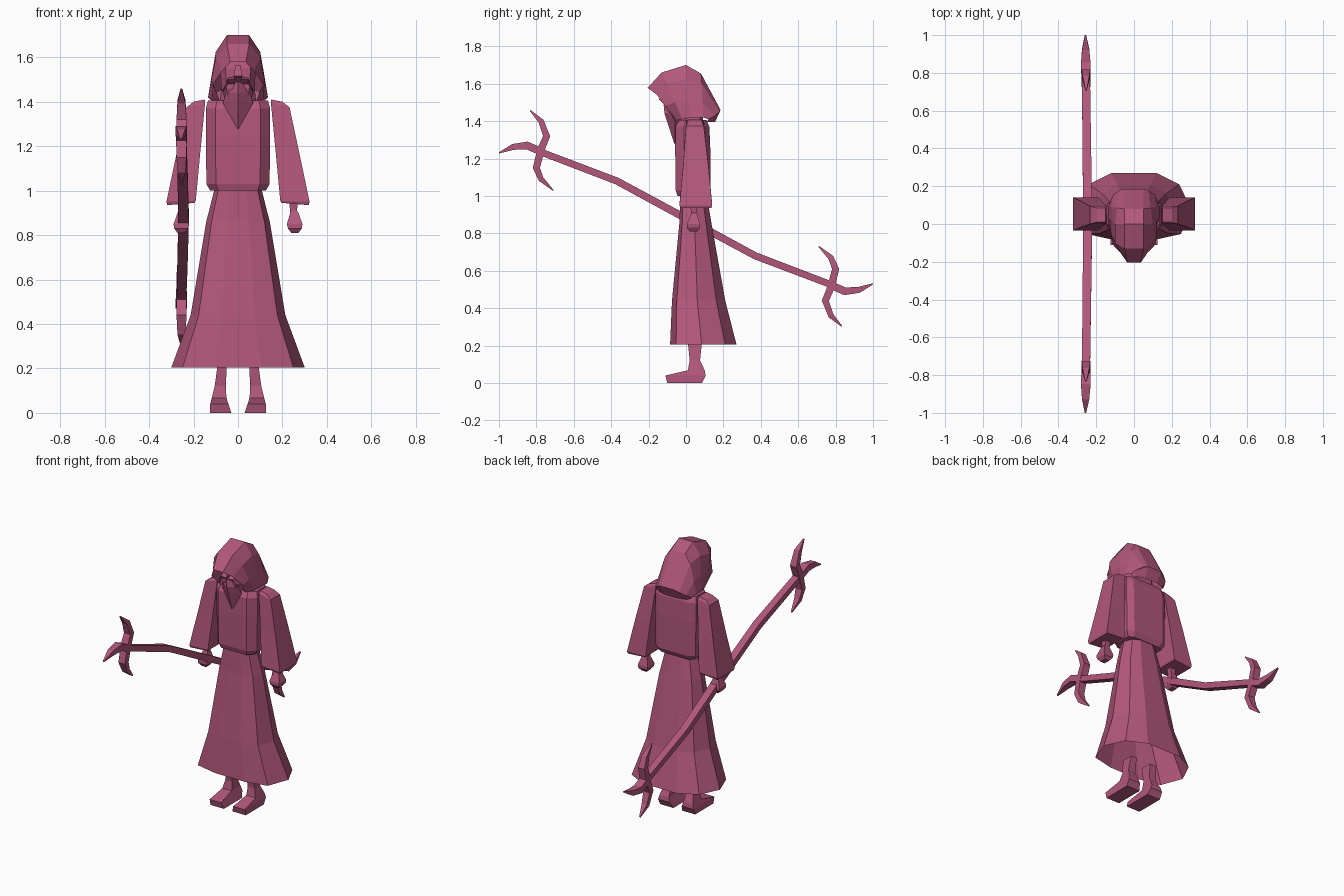
import bpy, bmesh, math
from mathutils import Vector

mat = bpy.data.materials.new("dusty rose")
mat.diffuse_color = (0.45, 0.097, 0.2, 1)


def make(name, rings, closed=True, caps=(True, True), mirror=False):
    """Skin a stack of equal-length rings into one flat-shaded object."""
    bm = bmesh.new()
    vs = [[bm.verts.new(p) for p in r] for r in rings]
    n = len(rings[0])
    for a, b in zip(vs, vs[1:]):
        for i in range(n if closed else n - 1):
            j = (i + 1) % n
            bm.faces.new((a[i], a[j], b[j], b[i]))
    if caps[0]:
        bm.faces.new(vs[0][::-1])
    if caps[1]:
        bm.faces.new(vs[-1])
    bmesh.ops.remove_doubles(bm, verts=bm.verts[:], dist=0.0005)
    bmesh.ops.recalc_face_normals(bm, faces=bm.faces[:])
    me = bpy.data.meshes.new(name)
    bm.to_mesh(me)
    bm.free()
    me.materials.append(mat)
    ob = bpy.data.objects.new(name, me)
    bpy.context.collection.objects.link(ob)
    if mirror:
        m = ob.modifiers.new("mirror", 'MIRROR')
        m.use_mirror_merge = False
    return ob


def box(z, x0, x1, y0, y1, dz=0.0):
    """Rectangular ring; dz drops the outer edge."""
    return [(x0, y0, z), (x1, y0, z - dz), (x1, y1, z - dz), (x0, y1, z)]


def outline(half, z, hx, y0, y1):
    """Mirrored unit outline scaled to a ring."""
    c, h = (y0 + y1) / 2, (y1 - y0) / 2
    pts = half + [(-x, y) for x, y in reversed(half)]
    return [(x * hx, c + y * h, z) for x, y in pts]


OCT = [(.7, -1), (1, -.5), (1, .75), (.75, 1)]
HEM = [(.35, -1), (.83, -.82), (1, -.05), (.8, .66), (.4, 1)]

# robe skirt, open at the hem
make("robe_skirt", [outline(HEM, *r) for r in (
    (1.01, .105, -.03, .11), (.86, .143, -.035, .135),
    (.44, .213, -.075, .21), (.205, .30, -.085, .27))], caps=(True, False))

# robe upper body
make("robe_body", [outline(OCT, *r) for r in (
    (1.0, .125, -.045, .115), (1.03, .142, -.055, .13),
    (1.25, .145, -.058, .13), (1.37, .145, -.056, .125),
    (1.405, .135, -.035, .11))])

# sleeves, hands and boots
make("sleeves", [box(1.41, .15, .20, .01, .085, .01),
                 box(1.395, .148, .232, 0, .095, .02),
                 box(1.17, .17, .278, -.015, .12, .01),
                 box(.955, .19, .322, -.035, .14, .005),
                 box(.945, .195, .318, -.03, .135, .01)], mirror=True)
make("hands", [box(.96, .228, .272, .02, .062), box(.91, .235, .265, .028, .056),
               box(.90, .235, .272, .025, .06), box(.85, .22, .29, .005, .075),
               box(.83, .225, .287, .005, .075), box(.81, .24, .272, .02, .06)],
     mirror=True)
make("boots", [box(0, .03, .125, -.10, .085), box(.04, .043, .125, -.11, .105),
               box(.068, .052, .118, .01, .10), box(.12, .055, .105, .02, .075),
               box(.215, .05, .092, .01, .085)], mirror=True)

# hood: arches running from the front rim to the back
ARCHES = [
    [(.035, -.205, 1.578), (.07, -.155, 1.54), (.112, -.11, 1.48), (.082, -.05, 1.405)],
    [(.05, -.13, 1.66), (.10, -.10, 1.60), (.12, -.06, 1.50), (.115, -.02, 1.41)],
    [(.05, 0, 1.70), (.10, 0, 1.625), (.12, .02, 1.51), (.135, .03, 1.42)],
    [(.05, .08, 1.655), (.09, .085, 1.60), (.12, .09, 1.50), (.135, .09, 1.42)],
    [(.05, .185, 1.46), (.075, .18, 1.45), (.11, .155, 1.43), (.125, .12, 1.41)]]
make("hood", [a[::-1] + [(-x, y, z) for x, y, z in a] for a in ARCHES],
     closed=False, caps=(False, False))
make("hood_back_hem", [[(s * x, y, z) for s, x, y, z in (
    (1, .125, .12, 1.41), (1, .11, .155, 1.43), (1, .05, .185, 1.46),
    (-1, .05, .185, 1.46), (-1, .11, .155, 1.43), (-1, .125, .12, 1.41))],
    [(x, y, 1.395) for x, y in ((.11, .11), (.10, .135), (.045, .155),
                                (-.045, .155), (-.10, .135), (-.11, .11))]],
    closed=False, caps=(False, False))

# head, neck and face details
make("neck", [outline(OCT, *r) for r in ((1.37, .085, -.03, .09), (1.46, .075, -.04, .09))])
make("head", [outline(OCT, *r) for r in (
    (1.40, .055, -.075, .06), (1.46, .075, -.095, .08),
    (1.55, .08, -.10, .08), (1.63, .06, -.08, .05))])
make("nose", [box(1.565, -.01, .01, -.115, -.08), box(1.515, -.02, .02, -.145, -.08),
              box(1.505, -.015, .015, -.125, -.08)])
make("moustache", [[(0, -.10, 1.515), (0, -.135, 1.505), (0, -.10, 1.485)],
                   [(.045, -.09, 1.51), (.045, -.12, 1.50), (.045, -.09, 1.475)],
                   [(.068, -.09, 1.455), (.068, -.095, 1.45), (.068, -.085, 1.445)]],
     mirror=True)
make("beard", [[(-hx, yb, z), (0, yf, z), (hx, yb, z), (0, -.03, z)]
               for z, hx, yf, yb in ((1.49, .02, -.12, -.09), (1.44, .055, -.115, -.08),
                                     (1.395, .068, -.10, -.058), (1.28, .003, -.063, -.058))])


# staff: tapered square tubes along paths in the side plane
def tube(name, path, flip=False):
    c = Vector((0, .88))
    pts = [(Vector((y, z)), w) for y, z, w in path]
    if flip:
        pts = [(2 * c - p, w) for p, w in pts]
    rings = []
    for i, (p, w) in enumerate(pts):
        d = (pts[min(i + 1, len(pts) - 1)][0] - pts[max(i - 1, 0)][0]).normalized()
        n = Vector((-d.y, d.x)) * w
        x = -.245 - .012 * abs(p.x)
        wx = w * 1.2
        rings.append([(x - wx, *(p - n)), (x + wx, *(p - n)),
                      (x + wx, *(p + n)), (x - wx, *(p + n))])
    make(name, rings)


tube("staff_shaft", [(-.79, 1.24, .018), (-.37, 1.08, .019), (0, .88, .02),
                     (.37, .68, .019), (.79, .52, .018)])
PRONGS = {
    "tip": [(-.76, 1.23, .02), (-.85, 1.27, .021), (-.925, 1.262, .016), (-1, 1.23, .003)],
    "upper": [(-.785, 1.225, .02), (-.745, 1.32, .019), (-.775, 1.40, .015), (-.833, 1.457, .003)],
    "lower": [(-.775, 1.25, .02), (-.80, 1.15, .019), (-.775, 1.09, .015), (-.71, 1.03, .003)]}
for key, path in PRONGS.items():
    tube("staff_front_prong_" + key, path)
    tube("staff_rear_prong_" + key, path, True)
